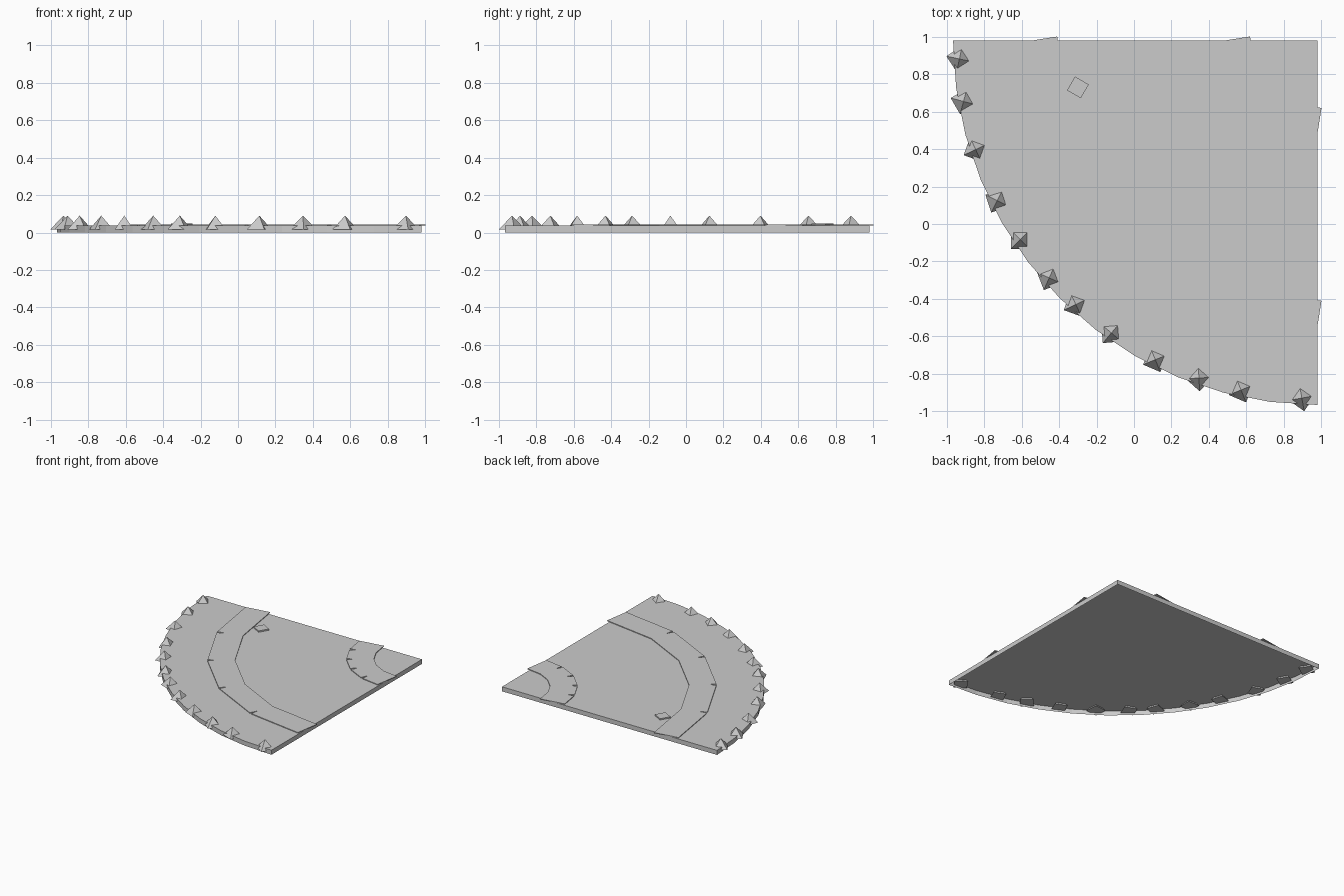
import bpy, bmesh
from math import sin, cos, pi, radians
from mathutils import Matrix

if "Cube" in bpy.data.objects:
    bpy.data.objects.remove(bpy.data.objects["Cube"])

CORNER = (0.98, 0.98)   # centre of all arcs
RADIUS = 1.947
TOP = 0.037


def finish(bm, name):
    mesh = bpy.data.meshes.new(name)
    bm.to_mesh(mesh)
    bm.free()
    obj = bpy.data.objects.new(name, mesh)
    bpy.context.collection.objects.link(obj)
    return obj


def add_box(bm, centre, size, angle):
    m = (Matrix.Translation(centre) @ Matrix.Rotation(angle, 4, 'Z')
         @ Matrix.Diagonal((*size, 1)))
    bmesh.ops.create_cube(bm, size=1, matrix=m)


# Quarter-round floor slab: top and walls, open underneath
bm = bmesh.new()
pts = [CORNER] + [(CORNER[0] + RADIUS * cos(pi + i * pi / 24),
                   CORNER[1] + RADIUS * sin(pi + i * pi / 24)) for i in range(13)]
low = [bm.verts.new((x, y, 0)) for x, y in pts]
high = [bm.verts.new((x, y, TOP)) for x, y in pts]
bm.faces.new(high)
for i in range(len(pts)):
    j = (i + 1) % len(pts)
    bm.faces.new((low[i], low[j], high[j], high[i]))
finish(bm, "floor_slab")


# Curved bands, each made of five overlapping straight strips
def band(name, inner, outer, half_length):
    bm = bmesh.new()
    mid = (inner + outer) / 2
    for i in range(5):
        a = pi + radians(9 + 18 * i)
        add_box(bm, (CORNER[0] + mid * cos(a), CORNER[1] + mid * sin(a), TOP + 0.0033),
                (outer - inner, 2 * half_length, 0.006), a)
    finish(bm, name)


band("outer_band", 1.37, 1.573, 0.239)
band("inner_band", 0.352, 0.555, 0.078)

# Small loose tile
bm = bmesh.new()
add_box(bm, (-0.30, 0.73, 0.043), (0.085, 0.085, 0.011), radians(-30))
finish(bm, "loose_tile")

# Pyramid spikes along the rim: x, y, turn in degrees
spikes = [(-.937, .882, -12), (-.915, .655, -15), (-.85, .398, 25), (-.735, .125, -27),
          (-.612, -.083, 45), (-.457, -.288, -24), (-.315, -.43, 25), (-.125, -.582, 50),
          (.11, -.725, 22), (.343, -.823, 3), (.568, -.887, 22), (.893, -.93, 10)]
for n, (x, y, turn) in enumerate(spikes, 1):
    bm = bmesh.new()
    bmesh.ops.create_cone(bm, cap_ends=True, segments=4, radius1=0.071, radius2=0, depth=0.073)
    bmesh.ops.remove_doubles(bm, verts=bm.verts, dist=1e-5)
    spike = finish(bm, f"rim_spike_{n}")
    spike.location = (x + 0.004, y, 0.0535)
    spike.rotation_euler.z = radians(turn)
